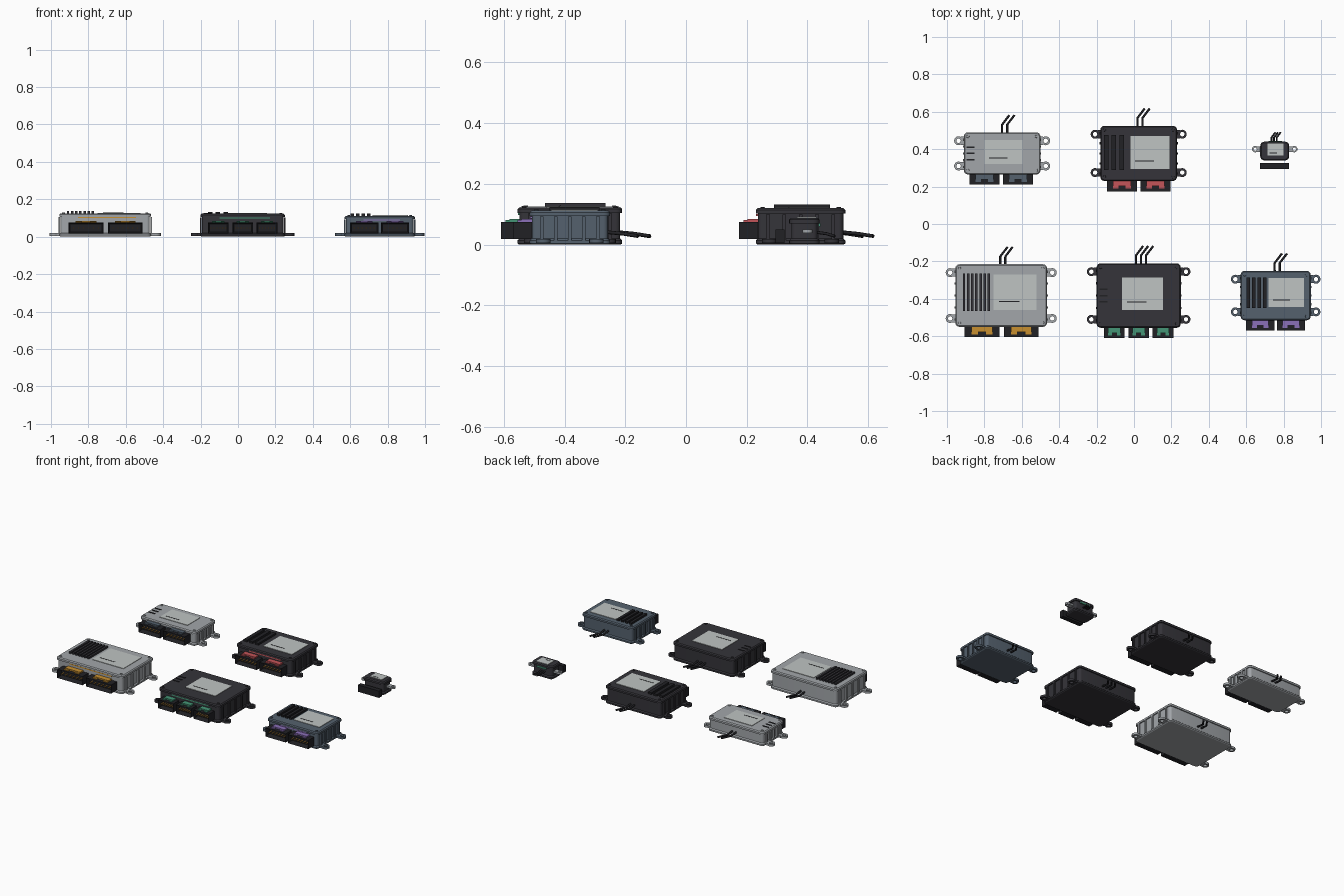
import bpy, bmesh, math
from mathutils import Vector

if "Cube" in bpy.data.objects:
    bpy.data.objects.remove(bpy.data.objects["Cube"], do_unlink=True)


def material(name, *colour):
    mat = bpy.data.materials.new(name)
    mat.use_nodes = True
    rgba = (*colour, 1.0)
    mat.diffuse_color = rgba
    mat.node_tree.nodes["Principled BSDF"].inputs["Base Color"].default_value = rgba
    return mat


silver = material("silver casing", .36, .38, .40)
charcoal = material("charcoal casing", .035, .034, .041)
slate = material("slate casing", .09, .12, .155)
paper = material("label grey", .52, .55, .54)
black = material("black plastic", .015, .015, .018)
orange = material("orange latch", .58, .28, .03)
red = material("red latch", .55, .09, .1)
green = material("green latch", .06, .3, .18)
purple = material("purple latch", .26, .16, .48)
gold = material("gold pins", .5, .27, .06)


def finish(name, bm, mat, smooth=False):
    bmesh.ops.recalc_face_normals(bm, faces=bm.faces)
    mesh = bpy.data.meshes.new(name)
    bm.to_mesh(mesh)
    bm.free()
    mesh.materials.append(mat)
    obj = bpy.data.objects.new(name, mesh)
    bpy.context.collection.objects.link(obj)
    if smooth:
        bpy.ops.object.select_all(action="DESELECT")
        obj.select_set(True)
        bpy.context.view_layer.objects.active = obj
        bpy.ops.object.shade_smooth_by_angle()
    return obj


def add_box(bm, x0, x1, y0, y1, z0, z1):
    verts = bmesh.ops.create_cube(bm, size=1)["verts"]
    for v in verts:
        v.co = Vector(((x0 + x1) / 2 + v.co.x * (x1 - x0),
                       (y0 + y1) / 2 + v.co.y * (y1 - y0),
                       (z0 + z1) / 2 + v.co.z * (z1 - z0)))
    return verts


def boxes(name, mat, *extents):
    bm = bmesh.new()
    for e in extents:
        add_box(bm, *e)
    return finish(name, bm, mat)


def rounded_loft(name, mat, rect, levels, radius=.022):
    """Stack of rounded rectangles, each level given as (inset, height)."""
    x0, x1, y0, y1 = rect
    bm = bmesh.new()
    rings = []
    for inset, z in levels:
        ring = []
        corners = ((x1, y1, -1, -1), (x0, y1, 1, -1), (x0, y0, 1, 1), (x1, y0, -1, 1))
        for quarter, (cx, cy, sx, sy) in enumerate(corners):
            for step in range(5):
                a = (quarter + step / 4) * math.pi / 2
                r = radius - inset
                ring.append(bm.verts.new((cx + sx * radius + r * math.cos(a),
                                          cy + sy * radius + r * math.sin(a), z)))
        rings.append(ring)
    for low, high in zip(rings, rings[1:]):
        for i in range(len(low)):
            j = (i + 1) % len(low)
            bm.faces.new((low[i], low[j], high[j], high[i]))
    bm.faces.new(rings[0])
    bm.faces.new(rings[-1])
    return finish(name, bm, mat, True)


def mount_tab(name, mat, edge, side, y, reach, r, z0, z1):
    """Ring with a screw hole, joined to the casing by a short neck."""
    bm = bmesh.new()
    cx = edge + side * (reach - r)
    n = 16
    loops = []
    for rad, z in ((r, z0), (r, z1), (r / 2, z1), (r / 2, z0)):
        loops.append([bm.verts.new((cx + rad * math.cos(math.tau * i / n),
                                    y + rad * math.sin(math.tau * i / n), z)) for i in range(n)])
    for a, b in zip(loops, loops[1:] + loops[:1]):
        for i in range(n):
            j = (i + 1) % n
            bm.faces.new((a[i], a[j], b[j], b[i]))
    ends = sorted((edge - side * .012, cx - side * r * .55))
    add_box(bm, *ends, y - r * .9, y + r * .9, z0, z1)
    return finish(name, bm, mat, True)


def connector(name, x0, x1, y_back, y_front, latch):
    """Open-fronted plug housing with pins and a coloured latch."""
    w = x1 - x0
    z0, z1 = .018, .075
    bm = bmesh.new()
    add_box(bm, x0, x1, y_front, y_back + .012, z0, z1)
    front = min(bm.faces, key=lambda f: f.calc_center_median().y)
    bmesh.ops.inset_region(bm, faces=[front], thickness=.011)
    for v in front.verts:
        v.co.y += .035
    finish(name + "_housing", bm, black)
    count = 6
    pins = []
    for i in range(count):
        px = x0 + w * (i + 1) / (count + 1)
        pins.append((px - .003, px + .003, y_front + .008, y_front + .037, .043, .049))
    boxes(name + "_pins", gold, *pins)
    a, b = x0 + w * .2, x1 - w * .2
    mid = y_back - .027
    boxes(name + "_latch", latch,
          (a, b, mid, y_back + .01, z1 - .002, z1 + .009),
          (a, a + w * .18, mid - .013, mid, z1 - .002, z1 + .006),
          (b - w * .18, b, mid - .013, mid, z1 - .002, z1 + .006))


def cable(name, x, y, length, strands, gap, r):
    for i in range(strands):
        curve = bpy.data.curves.new(name, "CURVE")
        curve.dimensions = "3D"
        curve.bevel_depth = r
        curve.bevel_resolution = 2
        curve.use_fill_caps = True
        spline = curve.splines.new("POLY")
        sx = x + i * gap
        path = ((sx, y - .02, .042), (sx, y + length * .45, .036),
                (sx + length * .42, y + length, .028))
        spline.points.add(len(path) - 1)
        for point, co in zip(spline.points, path):
            point.co = (*co, 1)
        curve.materials.append(black)
        obj = bpy.data.objects.new(name + "_strand", curve)
        bpy.context.collection.objects.link(obj)


def casing(name, mat, rect, h):
    rounded_loft(name + "_casing", mat, rect,
                 ((.006, 0), (0, .004), (0, .014), (.007, .02), (.007, h - .018)))
    rounded_loft(name + "_lid", mat, rect, ((0, h - .018), (0, h - .006), (.006, h)))


def control_unit(name, mat, rect, h, label, fins, fin_x, fin_mat, plugs, latch, strands, cable_x):
    x0, x1, y0, y1 = rect
    casing(name, mat, rect, h)
    # Upright ribs on both side walls
    ribs = []
    for i in range(5):
        y = y0 + .04 + (y1 - y0 - .08) * i / 4
        for x in (x0, x1):
            ribs.append((x - .004, x + .004, y - .006, y + .006, .014, h - .02))
    boxes(name + "_side_ribs", mat, *ribs)
    # Mounting tabs and lid screws near the corners
    screws = bmesh.new()
    for y in (y0 + .045, y1 - .045):
        for edge, side in ((x0, -1), (x1, 1)):
            mount_tab(name + "_mount_tab", mat, edge, side, y, .052, .024, .005, .019)
    for x in (x0 + .022, x1 - .022):
        for y in (y0 + .022, y1 - .022):
            made = bmesh.ops.create_cone(screws, cap_ends=True, segments=12,
                                         radius1=.008, radius2=.007, depth=.006)
            bmesh.ops.translate(screws, verts=made["verts"], vec=(x, y, h + .001))
    finish(name + "_lid_screws", screws, mat)
    # Blank label with one thin printed rule
    lx0, lx1, ly0, ly1 = label
    boxes(name + "_label", paper, (lx0, lx1, ly0, ly1, h - .002, h + .003))
    rule_y = ly0 + (ly1 - ly0) * .23
    rule_x = lx0 + (lx1 - lx0) * .12
    boxes(name + "_label_rule", black,
          (rule_x, rule_x + (lx1 - lx0) * .48, rule_y, rule_y + .005, h, h + .004))
    # Cooling fins, or three short slots where there are none
    if fins:
        a, b = fin_x
        pitch = (b - a) / fins
        boxes(name + "_cooling_fins", fin_mat,
              *[(a + pitch * (i + .2), a + pitch * (i + .8), ly0 - .005, ly1 + .005, h - .002, h + .012)
                for i in range(fins)])
    else:
        mid = (y0 + y1) / 2
        boxes(name + "_vent_slots", black,
              *[(x0 + .015, x0 + .058, mid + k * .033 - .004, mid + k * .033 + .004, h - .002, h + .003)
                for k in (-1, 0, 1)])
    # Accent strip under the lid, plugs and cable
    boxes(name + "_accent_strip", latch,
          (x0 + .1, x1 - .08, y0 + .001, y0 + .009, h - .026, h - .019))
    for a, b in plugs:
        connector(name + "_plug", a, b, y0, y0 - .055, latch)
    cable(name + "_cable", cable_x, y1, .092, strands, .027, .006)


control_unit("back_right_unit", silver, (-.91, -.5, .265, .49), .095, (-.8, -.595, .32, .45),
             0, None, None, ((-.88, -.72), (-.7, -.54)), slate, 2, -.705)
control_unit("back_middle_unit", charcoal, (-.18, .23, .23, .525), .12, (-.02, .19, .295, .47),
             3, (-.17, -.045), black, ((-.145, .015), (.035, .195)), red, 2, .018)
control_unit("front_right_unit", silver, (-.955, -.465, -.55, -.215), .125, (-.75, -.52, -.46, -.27),
             7, (-.92, -.765), charcoal, ((-.905, -.72), (-.695, -.51)), orange, 2, -.715)
control_unit("front_middle_unit", charcoal, (-.2, .25, -.555, -.21), .123, (-.065, .155, -.46, -.285),
             0, None, None, ((-.16, -.05), (-.03, .08), (.1, .21)), green, 3, .01)
control_unit("front_left_unit", slate, (.57, .945, -.515, -.25), .112, (.72, .91, -.445, -.29),
             4, (.595, .715), black, ((.6, .75), (.765, .915)), purple, 2, .752)

# Small sensor module with its own tabs, cable and separate front strip
sensor = (.675, .83, .34, .44)
casing("sensor", charcoal, sensor, .088)
boxes("sensor_label", paper, (.715, .8, .365, .43, .086, .091))
boxes("sensor_label_rule", black, (.725, .765, .378, .381, .088, .092))
for edge, side in ((.675, -1), (.83, 1)):
    mount_tab("sensor_mount_tab", silver, edge, side, .4, .044, .017, .038, .05)
boxes("sensor_front_strip", black, (.675, .83, .295, .325, .005, .05))
boxes("sensor_accent", green, (.72, .79, .436, .443, .06, .07))
cable("sensor_cable", .735, .44, .05, 3, .014, .005)
